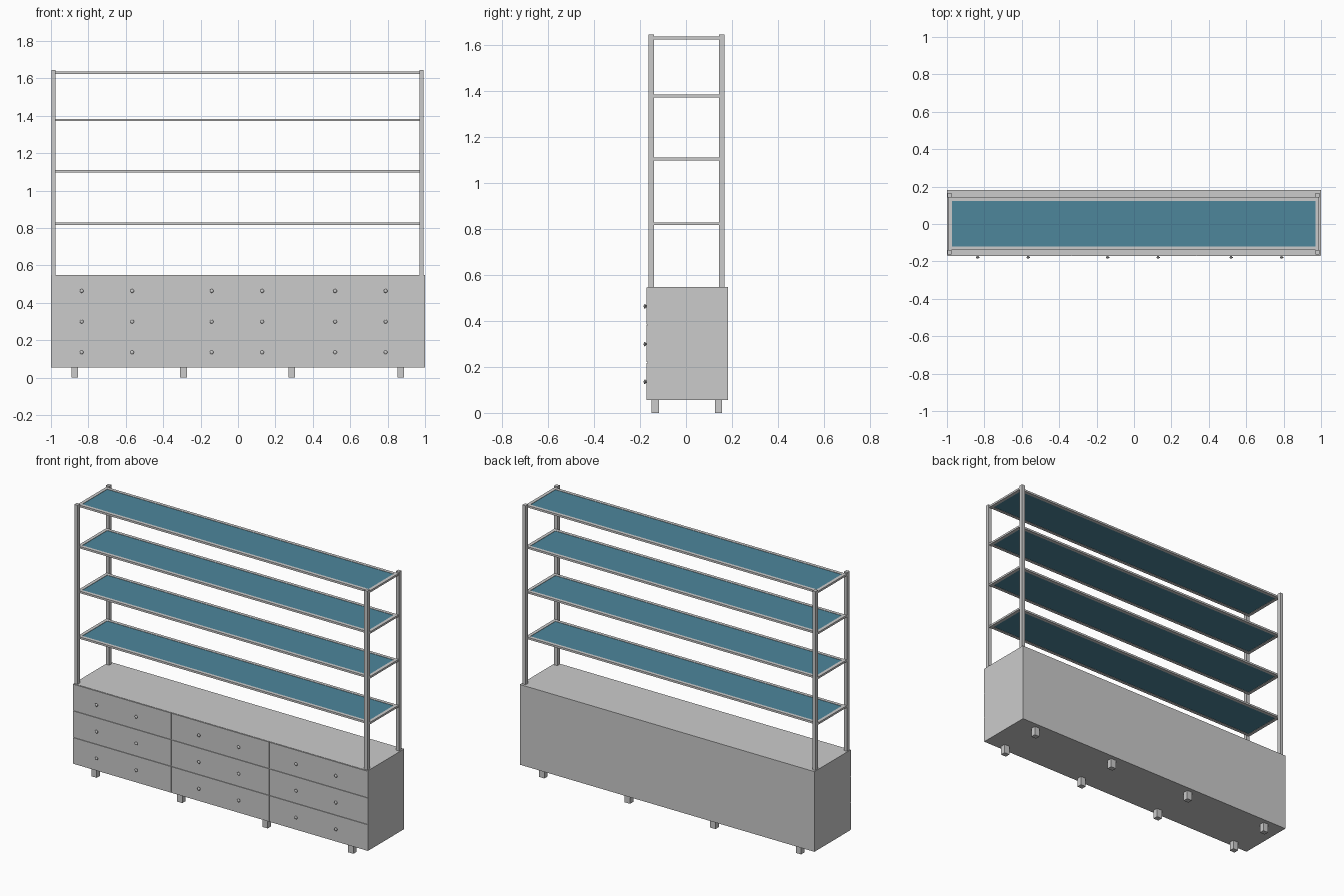
import bpy, bmesh, math
from mathutils import Matrix

if "Cube" in bpy.data.objects:
    bpy.data.objects.remove(bpy.data.objects["Cube"])


def material(name, rgb):
    m = bpy.data.materials.new(name)
    m.diffuse_color = (*rgb, 1)
    m.use_nodes = True
    m.node_tree.nodes["Principled BSDF"].inputs["Base Color"].default_value = m.diffuse_color
    return m


grey = material("light grey", (0.60, 0.60, 0.60))
blue = material("teal blue", (0.075, 0.24, 0.33))


def finish(name, bm, mat):
    mesh = bpy.data.meshes.new(name)
    bm.to_mesh(mesh)
    bm.free()
    mesh.materials.append(mat)
    ob = bpy.data.objects.new(name, mesh)
    bpy.context.collection.objects.link(ob)
    return ob


def box(name, x, y, z, mat=grey):
    """Box from (min, max) pairs."""
    bm = bmesh.new()
    size = [b - a for a, b in (x, y, z)]
    mid = [(a + b) / 2 for a, b in (x, y, z)]
    bmesh.ops.create_cube(bm, size=1, matrix=Matrix.Translation(mid) @ Matrix.Diagonal((*size, 1)))
    return finish(name, bm, mat)


def knob(x, z):
    """Short stem with a flattened ball, pointing to the front."""
    bm = bmesh.new()
    bmesh.ops.create_cone(bm, cap_ends=True, segments=12, radius1=0.005, radius2=0.005, depth=0.012,
                          matrix=Matrix.Translation((x, -0.174, z)) @ Matrix.Rotation(math.pi / 2, 4, 'X'))
    bmesh.ops.create_uvsphere(bm, u_segments=16, v_segments=8, radius=1,
                              matrix=Matrix.Translation((x, -0.179, z)) @ Matrix.Diagonal((0.01, 0.005, 0.01, 1)))
    for f in bm.faces:
        f.smooth = True
    finish("drawer_knob", bm, grey)


# Cabinet body
box("cabinet", (-1, 1), (-0.168, 0.183), (0.055, 0.547))

# Drawer fronts and knobs, three columns by three rows
col_w, row_h, gap = 2 / 3, 0.164, 0.002
for c, knobs in enumerate(((-0.836, -0.566), (-0.141, 0.129), (0.519, 0.789))):
    x0 = -1 + c * col_w
    for r in range(3):
        z0 = 0.055 + r * row_h
        box("drawer_front", (x0 + gap, x0 + col_w - gap), (-0.172, -0.167), (z0 + gap, z0 + row_h - gap))
        for kx in knobs:
            knob(kx, z0 + 0.08)

# Feet
for fx in (-0.873, -0.292, 0.288, 0.87):
    for fy in (-0.133, 0.141):
        box("foot", (fx - 0.018, fx + 0.018), (fy - 0.016, fy + 0.016), (0, 0.056))

# Corner posts
for px in (-0.986, 0.982):
    for py in (-0.151, 0.155):
        box("post", (px - 0.011, px + 0.011), (py - 0.012, py + 0.012), (0.546, 1.645))

# Shelves: bordered frame with a blue panel set in
xa, xb, ya, yb, w = -0.994, 0.99, -0.139, 0.143, 0.02
for z in (0.822, 1.103, 1.377, 1.63):
    h = (z - 0.006, z + 0.006)
    for y0 in (ya, yb - w):
        box("shelf_rail", (xa, xb), (y0, y0 + w), h)
    for x0 in (xa, xb - w):
        box("shelf_end_rail", (x0, x0 + w), (ya + w, yb - w), h)
    box("shelf_panel", (xa + w, xb - w), (ya + w, yb - w), (z - 0.004, z + 0.004), blue)
